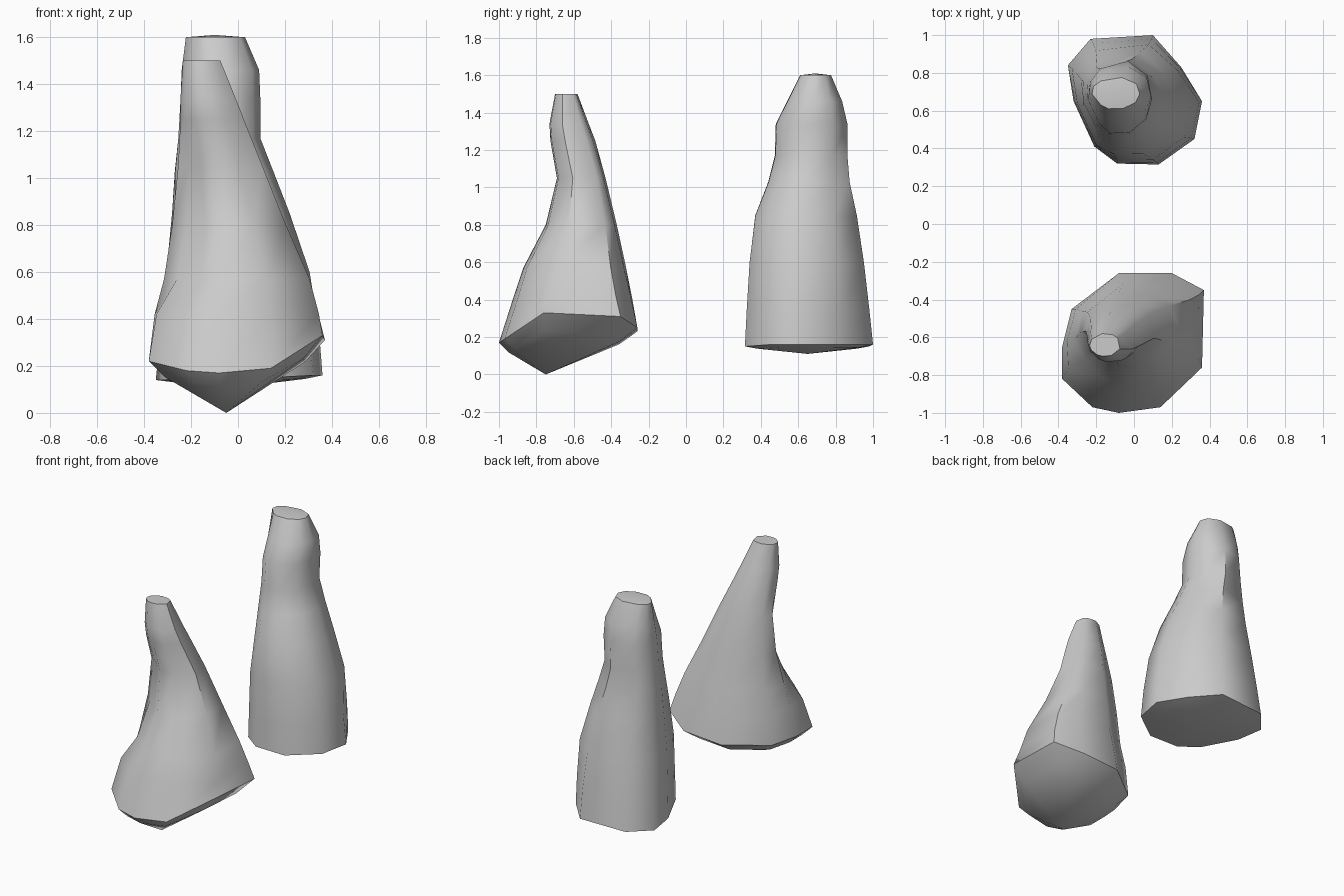
import bpy, bmesh
from math import atan2, cos, sin

if "Cube" in bpy.data.objects:
    bpy.data.objects.remove(bpy.data.objects["Cube"])


def fit(pts, x0, x1, y0, y1):
    """Stretch an outline to fill a box."""
    xs, ys = [p[0] for p in pts], [p[1] for p in pts]
    return [(x0 + (x - min(xs)) / (max(xs) - min(xs)) * (x1 - x0),
             y0 + (y - min(ys)) / (max(ys) - min(ys)) * (y1 - y0)) for x, y in pts]


def rounded(pts, t):
    """Blend a unit outline towards a circle by t."""
    out = []
    for x, y in pts:
        a = atan2(y, x)
        out.append((x + (cos(a) - x) * t, y + (sin(a) - y) * t))
    return out


def loft(name, foot, rim_z, rings, low, cap_z, dents):
    """Faceted bottle: an irregular footprint that turns round towards the neck."""
    unit = fit(foot, -1, 1, -1, 1)
    n = len(foot)
    bm = bmesh.new()

    # rounded underside, then the rim
    lx, ly, lz = low
    loops = [[bm.verts.new((lx + (x - lx) * s, ly + (y - ly) * s, lz + (z - lz) * h))
              for (x, y), z in zip(foot, rim_z)] for s, h in ((0.8, 0.7), (1, 1))]

    # body and neck, with dents pulling some points in or out
    for k, (z, x0, x1, y0, y1) in enumerate(rings):
        t = min(1, (k + 1) / (len(rings) - 2))
        pts = fit(rounded(unit, t), x0, x1, y0, y1)
        cx, cy = (x0 + x1) / 2, (y0 + y1) / 2
        row = []
        for i, (x, y) in enumerate(pts):
            s = dents.get((k, i), 1)
            row.append(bm.verts.new((cx + (x - cx) * s, cy + (y - cy) * s, z)))
        loops.append(row)
    for a, b in zip(loops, loops[1:]):
        for i in range(n):
            j = (i + 1) % n
            bm.faces.new((a[i], a[j], b[j], b[i]))

    # bottom and top caps
    z, x0, x1, y0, y1 = rings[-1]
    tip = bm.verts.new(((x0 + x1) / 2, (y0 + y1) / 2, cap_z))
    base = bm.verts.new(low)
    for i in range(n):
        j = (i + 1) % n
        bm.faces.new((loops[-1][i], loops[-1][j], tip))
        bm.faces.new((loops[0][j], loops[0][i], base))
    bmesh.ops.recalc_face_normals(bm, faces=bm.faces)

    mesh = bpy.data.meshes.new(name)
    bm.to_mesh(mesh)
    bm.free()
    ob = bpy.data.objects.new(name, mesh)
    bpy.context.collection.objects.link(ob)
    bpy.ops.object.select_all(action='DESELECT')
    ob.select_set(True)
    bpy.context.view_layer.objects.active = ob
    bpy.ops.object.shade_smooth_by_angle(angle=0.9)


# Leaning bottle in front, with a pointed underside and a dented front left
loft("front_bottle",
     [(-.38, -.82), (-.22, -.97), (-.08, -1), (.14, -.97), (.36, -.76),
      (.37, -.35), (.2, -.26), (-.08, -.26), (-.33, -.45), (-.38, -.65)],
     [.22, .18, .17, .19, .33, .31, .25, .23, .22, .22],
     [(.42, -.355, .345, -.92, -.29), (.57, -.315, .305, -.87, -.32),
      (.80, -.28, .205, -.75, -.37), (1.05, -.255, .105, -.69, -.43),
      (1.25, -.245, .025, -.725, -.485), (1.34, -.245, -.01, -.73, -.52),
      (1.5, -.235, -.075, -.70, -.58)],
     (-.05, -.75, 0), 1.5,
     {(1, 0): .86, (1, 1): .90, (2, 0): .80, (2, 1): .80, (3, 0): .82, (3, 1): .82})

# Upright bottle behind, its neck fuller at the back right than the front left
skew = {(k, i): s for k in range(2, 8) for i, s in ((7, 1.07), (8, 1.07), (1, .94), (2, .92))}
skew.update({(1, 7): 1.05, (1, 8): 1.02})
loft("back_bottle",
     [(-.35, .84), (-.32, .65), (-.21, .41), (-.09, .32), (.13, .315),
      (.32, .45), (.36, .65), (.25, .83), (.10, 1), (-.23, .98)],
     [.14, .14, .15, .15, .15, .16, .16, .16, .16, .15],
     [(.35, -.33, .345, .325, .98), (.6, -.305, .305, .34, .945),
      (.85, -.285, .22, .37, .895), (1.03, -.28, .15, .44, .86),
      (1.17, -.265, .095, .475, .85), (1.34, -.255, .095, .48, .85),
      (1.46, -.25, .09, .54, .825), (1.6, -.23, .03, .61, .77)],
     (0, .65, .11), 1.61, skew)
